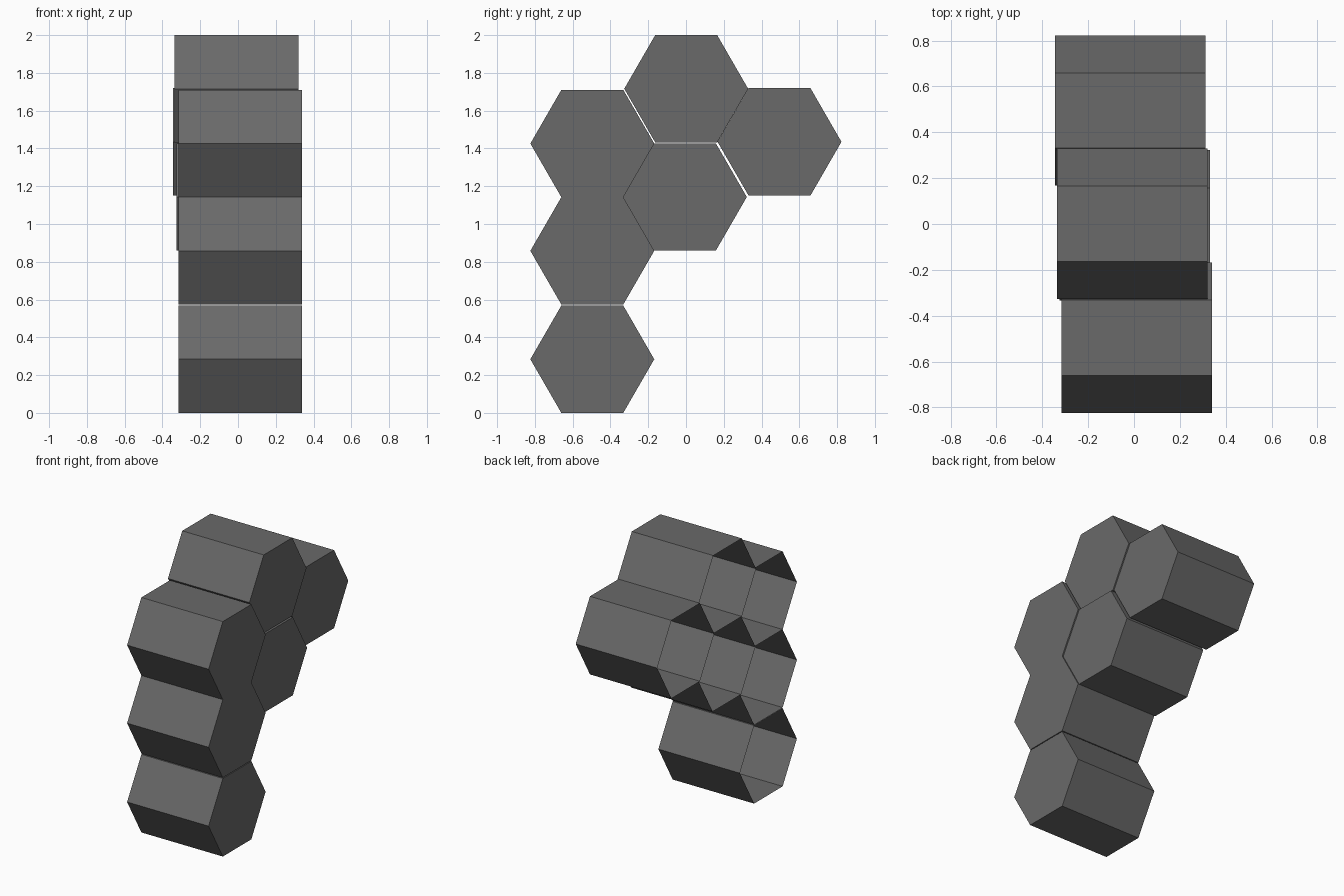
import bpy, bmesh, math

if "Cube" in bpy.data.objects:
    bpy.data.objects.remove(bpy.data.objects["Cube"])

R = 0.328         # hexagon corner radius
LENGTH = 0.656    # prism length along x

dark = bpy.data.materials.new("dark_grey")
dark.diffuse_color = (0.142, 0.142, 0.142, 1)
dark.use_nodes = True
dark.node_tree.nodes["Principled BSDF"].inputs["Base Color"].default_value = dark.diffuse_color


def hex_cell(name, y, z, x0):
    """Hexagonal cell lying along x: capped at +x, open at -x."""
    bm = bmesh.new()
    rings = []
    for x in (x0, x0 + LENGTH):
        rings.append([bm.verts.new((x, y + R * math.cos(i * math.pi / 3),
                                    z + R * math.sin(i * math.pi / 3)))
                      for i in range(6)])
    back, front = rings
    for i in range(6):
        j = (i + 1) % 6
        bm.faces.new((back[i], back[j], front[j], front[i]))
    bm.faces.new(front)
    # every face points away from the cell centre
    bm.normal_update()
    for f in bm.faces:
        c = f.calc_center_median()
        out = (c.x - (x0 + LENGTH / 2), c.y - y, c.z - z)
        if sum(a * b for a, b in zip(out, f.normal)) < 0:
            f.normal_flip()
    mesh = bpy.data.meshes.new(name)
    bm.to_mesh(mesh)
    bm.free()
    mesh.materials.append(dark)
    bpy.context.collection.objects.link(bpy.data.objects.new(name, mesh))


# front column of three cells
for name, z in (("front_cell_bottom", 0.284),
                ("front_cell_middle", 0.858),
                ("front_cell_top", 1.426)):
    hex_cell(name, -0.496, z, -0.316)

# middle column and back cell, each slightly shifted along x
hex_cell("middle_cell_lower", -0.006, 1.143, -0.325)
hex_cell("middle_cell_upper", 0.001, 1.716, -0.335)
hex_cell("back_cell", 0.495, 1.435, -0.344)
